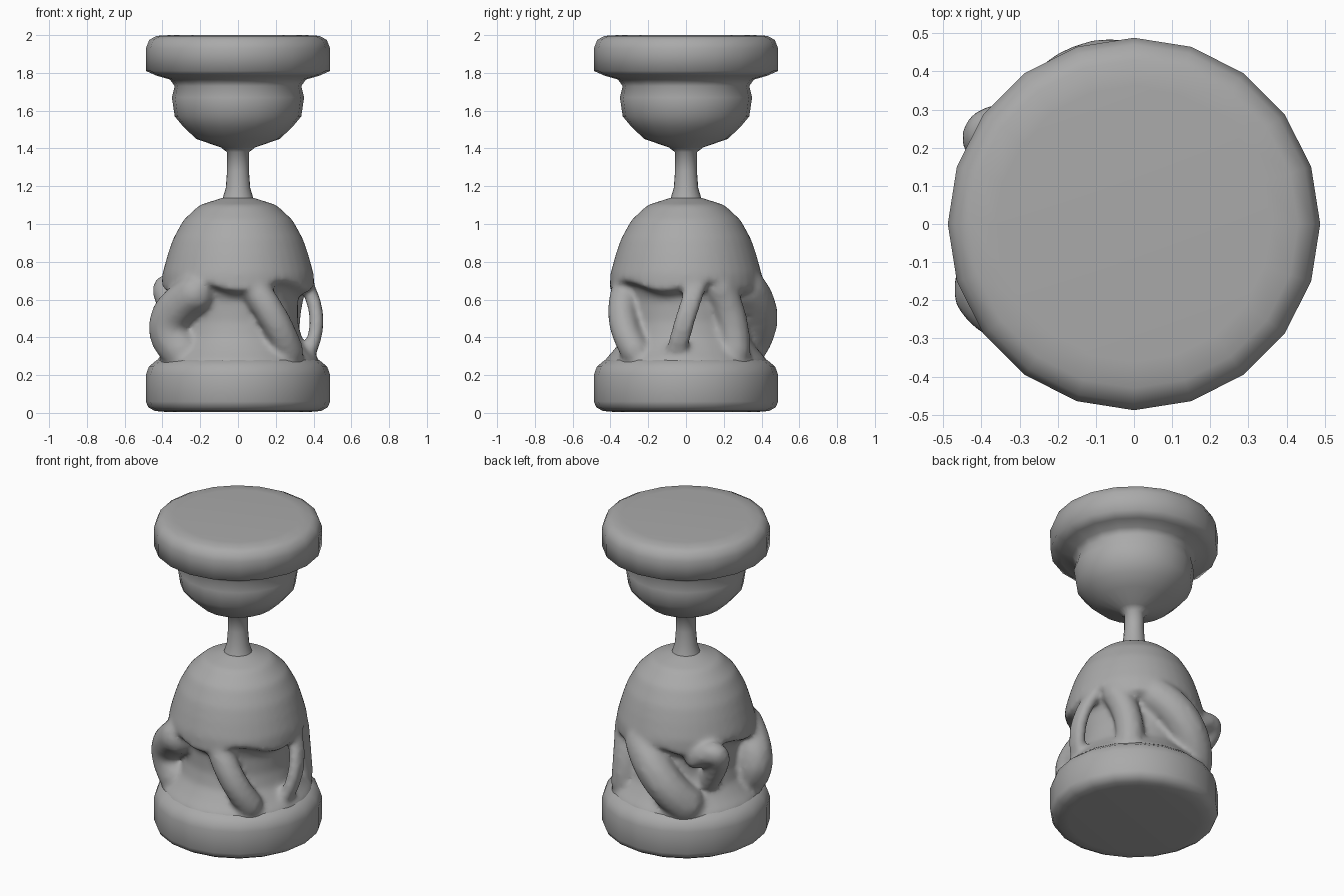
import bpy, bmesh, math
from mathutils import Vector

if "Cube" in bpy.data.objects:
    bpy.data.objects.remove(bpy.data.objects["Cube"], do_unlink=True)

grey = bpy.data.materials.new("stone grey")
grey.use_nodes = True
COLOR = (0.4, 0.4, 0.4, 1)
grey.diffuse_color = COLOR
grey.node_tree.nodes["Principled BSDF"].inputs["Base Color"].default_value = COLOR


def lathe(bm, profile, sides=20, wave=None):
    """Closed solid of revolution from (radius, height) points."""
    rings = []
    for r, z in profile:
        ring = []
        for i in range(sides):
            a = math.tau * i / sides
            dz = wave(a, z) if wave else 0
            ring.append(bm.verts.new((r * math.cos(a), r * math.sin(a), z + dz)))
        rings.append(ring)
    for lo, hi in zip(rings, rings[1:]):
        for i in range(sides):
            j = (i + 1) % sides
            bm.faces.new((lo[i], lo[j], hi[j], hi[i]))
    bm.faces.new(rings[0][::-1])
    bm.faces.new(rings[-1])


def finish(name, bm, angle):
    mesh = bpy.data.meshes.new(name)
    bm.to_mesh(mesh)
    bm.free()
    obj = bpy.data.objects.new(name, mesh)
    bpy.context.collection.objects.link(obj)
    mesh.materials.append(grey)
    bpy.ops.object.select_all(action="DESELECT")
    obj.select_set(True)
    bpy.context.view_layer.objects.active = obj
    bpy.ops.object.shade_smooth_by_angle(angle=math.radians(angle))
    return obj


def arm(bm, start, middle, end, radius):
    """Row of overlapping balls along a bend, later fused into the body."""
    a, m, c = Vector(start), Vector(middle), Vector(end)
    ctrl = 2 * m - (a + c) / 2
    steps = 16
    for i in range(steps + 1):
        t = i / steps
        p = a * (1 - t) ** 2 + ctrl * 2 * t * (1 - t) + c * t * t
        ball = bmesh.ops.create_icosphere(bm, subdivisions=2, radius=radius)
        bmesh.ops.translate(bm, verts=ball["verts"], vec=p)


# Base drum
bm = bmesh.new()
lathe(bm, [(0.38, 0.005), (0.44, 0.01), (0.475, 0.03), (0.488, 0.06),
           (0.488, 0.2), (0.472, 0.245), (0.43, 0.28), (0.3, 0.31)])
finish("base", bm, 75)

# Stem, cup and top disc
bm = bmesh.new()
lathe(bm, [(0.1, 1.08), (0.08, 1.14), (0.065, 1.19), (0.058, 1.28),
           (0.058, 1.38), (0.09, 1.405), (0.22, 1.45), (0.285, 1.51),
           (0.335, 1.57), (0.35, 1.67), (0.335, 1.73), (0.36, 1.765),
           (0.43, 1.785), (0.487, 1.81), (0.488, 1.93), (0.47, 1.975),
           (0.43, 1.996), (0.36, 2.0)])
finish("stem_and_cup", bm, 75)

# Body: narrow core under a dome whose lower rim undulates
bm = bmesh.new()
lathe(bm, [(0.44, 0.2), (0.435, 0.275), (0.385, 0.33), (0.34, 0.39),
           (0.318, 0.48), (0.318, 0.6), (0.34, 0.645), (0.405, 0.675),
           (0.4, 0.74), (0.372, 0.84), (0.345, 0.92), (0.29, 1.02),
           (0.205, 1.1), (0.08, 1.14)], sides=40,
      wave=lambda a, z: 0.025 * math.sin(5 * a) if 0.6 < z < 0.72 else 0)

# Arms bridging the dome and the base
arm(bm, (0.08, -0.31, 0.67), (0.19, -0.335, 0.5), (0.27, -0.27, 0.33), 0.08)
for shift in (0, 0.035):
    arm(bm, (0.36, 0.04 + shift, 0.68), (0.415, shift - 0.02, 0.5),
        (0.375, shift - 0.07, 0.32), 0.04)
arm(bm, (0.28, 0.18, 0.66), (0.25, 0.24, 0.5), (0.25, 0.26, 0.33), 0.085)
arm(bm, (0.08, 0.31, 0.66), (-0.07, 0.375, 0.5), (-0.2, 0.3, 0.33), 0.115)
arm(bm, (-0.23, -0.27, 0.63), (-0.365, -0.175, 0.48), (-0.3, -0.19, 0.33), 0.11)
arm(bm, (-0.25, 0.26, 0.62), (-0.385, 0.23, 0.655), (-0.28, 0.16, 0.45), 0.07)
body = finish("body", bm, 60)

# Fuse and soften the body
remesh = body.modifiers.new("fuse", "REMESH")
remesh.mode = "VOXEL"
remesh.voxel_size = 0.016
remesh.use_smooth_shade = True
soften = body.modifiers.new("soften", "SMOOTH")
soften.factor = 0.5
soften.iterations = 10
